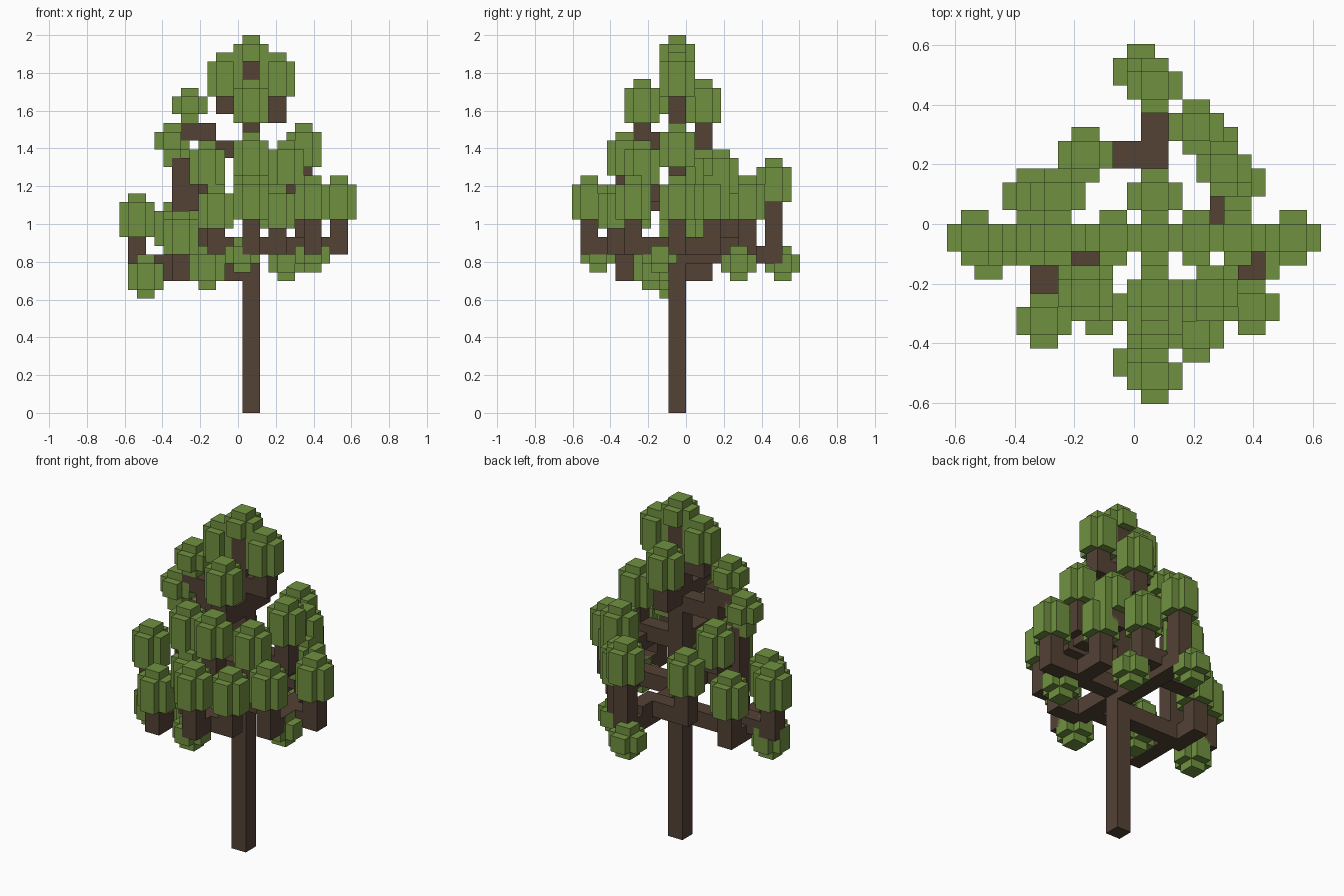
import bpy, bmesh
from mathutils import Matrix, Vector

if "Cube" in bpy.data.objects:
    bpy.data.objects.remove(bpy.data.objects["Cube"])

U = 2 / 43  # block size


def material(name, rgb):
    m = bpy.data.materials.new(name)
    m.diffuse_color = (*rgb, 1)
    m.use_nodes = True
    m.node_tree.nodes["Principled BSDF"].inputs["Base Color"].default_value = m.diffuse_color
    return m


BARK = material("bark_brown", (0.087, 0.054, 0.036))
LEAF = material("leaf_green", (0.162, 0.283, 0.051))


def box(bm, lo, hi):
    lo, hi = Vector(lo), Vector(hi)
    size = hi - lo
    mat = Matrix.Translation((lo + hi) / 2) @ Matrix.Diagonal((*size, 1))
    bmesh.ops.create_cube(bm, size=1, matrix=mat)


def finish(bm, name, mat):
    bmesh.ops.scale(bm, vec=(U, U, U), verts=bm.verts)
    bmesh.ops.recalc_face_normals(bm, faces=bm.faces)
    me = bpy.data.meshes.new(name)
    bm.to_mesh(me)
    bm.free()
    me.materials.append(mat)
    bpy.context.collection.objects.link(bpy.data.objects.new(name, me))


def branch(name, *pts):
    """Square branch, two blocks thick, following axis-aligned points."""
    bm = bmesh.new()
    for a, b in zip(pts, pts[1:]):
        box(bm, [min(p, q) - 1 for p, q in zip(a, b)],
            [max(p, q) + 1 for p, q in zip(a, b)])
    finish(bm, name, BARK)


def cluster(name, x, y, core, arms):
    """Cross-shaped leaf clump with a taller square core."""
    bm = bmesh.new()
    plan = [(2, -1), (2, 1), (1, 1), (1, 2), (-1, 2), (-1, 1),
            (-2, 1), (-2, -1), (-1, -1), (-1, -2), (1, -2), (1, -1)]
    face = bm.faces.new([bm.verts.new((x + px, y + py, arms[0])) for px, py in plan])
    top = bmesh.ops.extrude_face_region(bm, geom=[face])["geom"]
    bmesh.ops.translate(bm, vec=(0, 0, arms[1] - arms[0]),
                        verts=[v for v in top if isinstance(v, bmesh.types.BMVert)])
    box(bm, (x - 1, y - 1, core[0]), (x + 1, y + 1, core[1]))
    finish(bm, name, LEAF)


# Trunk
TX, TY = 1.5, -1
branch("trunk", (TX, TY, 1), (TX, TY, 40))

# Lower boughs
branch("left_bough", (TX, TY, 16), (-7.5, TY, 16), (-7.5, TY, 17),
       (-11.5, TY, 17), (-11.5, TY, 21))
branch("left_front_twig", (-6.5, TY, 16), (-6.5, -7, 16), (-6.5, -7, 19))
branch("left_back_twig", (-7.5, TY, 16), (-7.5, 2, 16), (-7.5, 2, 20))
branch("front_bough", (TX, TY, 19), (TX, -11, 19), (TX, -11, 23))
branch("front_right_twig", (TX, -8, 19), (4.5, -8, 19), (4.5, -8, 22))
branch("front_left_twig", (TX, -6, 19), (-2.5, -6, 19), (-2.5, -6, 22))
branch("right_bough", (TX, TY, 19), (11.5, TY, 19), (11.5, TY, 23))
branch("right_front_twig", (8.5, TY, 19), (8.5, -6, 19), (8.5, -6, 23))
branch("right_back_twig", (7.5, TY, 19), (7.5, 3, 19), (7.5, 3, 23))
branch("back_bough", (TX, TY, 18), (TX, 10, 18), (TX, 10, 25))
branch("back_right_twig", (TX, 7, 19), (4.5, 7, 19), (4.5, 7, 23))
branch("back_left_twig", (TX, 5, 19), (-3.5, 5, 19), (-3.5, 5, 22))

# Middle boughs
branch("left_riser", (-6.5, TY, 16), (-6.5, TY, 28))
branch("mid_left_front_twig", (-6.5, TY, 24), (-3.5, TY, 24), (-3.5, -5, 24), (-3.5, -5, 27))
branch("mid_left_back_twig", (-6.5, TY, 25), (-5.5, TY, 25), (-5.5, 2, 25), (-5.5, 2, 27))
branch("mid_front_bough", (TX, TY, 25), (TX, -7, 25), (TX, -7, 28))
branch("mid_front_right_twig", (TX, -5, 25), (5.5, -5, 25), (5.5, -5, 27))
branch("mid_right_bough", (TX, TY, 25), (7.5, TY, 25), (7.5, TY, 29))
branch("mid_right_back_twig", (6.5, TY, 24), (6.5, 4, 24), (6.5, 4, 26))

# Upper boughs
branch("high_left_bough", (TX, TY, 30), (-3.5, TY, 30), (-3.5, TY, 32), (-5.5, TY, 32))
branch("high_front_bough", (TX, TY, 31), (TX, -5, 31), (TX, -5, 34))
branch("high_back_bough", (TX, TY, 31), (TX, 2, 31), (TX, 2, 34))
branch("top_right_bough", (TX, TY, 34), (4.5, TY, 34), (4.5, TY, 37))
branch("top_left_bough", (TX, TY, 35), (-1.5, TY, 35), (-1.5, TY, 37))

# Tall leaf clumps: x, y, top
tall = [(4.5, -1, 41), (-1.5, -1, 41), (1.5, -5, 38), (1.5, 2, 38),
        (1.5, -7, 32), (5.5, -5, 31), (-3.5, -5, 31), (7.5, -1, 33),
        (6.5, 4, 30), (-5.5, 2, 30), (11.5, -1, 27), (-11.5, -1, 25),
        (1.5, -11, 27), (1.5, 10, 29), (4.5, -8, 26), (-2.5, -6, 26),
        (8.5, -6, 27), (7.5, 3, 27), (4.5, 7, 27), (-3.5, 5, 27),
        (-6.5, -7, 23), (-7.5, 2, 24)]
for i, (x, y, t) in enumerate(tall):
    cluster(f"tall_leaves_{i + 1}", x, y, (t - 5, t), (t - 5, t - 1))

# Small round leaf clumps: x, y, core bottom, core top
small = [(1.5, -1, 40, 43), (-5.5, -1, 33, 37), (-7.5, -1, 28, 33),
         (-10.5, -2, 13, 18), (-3.5, -4, 14, 19), (0.5, -10, 16, 20),
         (0.5, 11, 15, 19), (5.5, 6, 15, 19), (8.5, -3, 16, 20)]
for i, (x, y, b, t) in enumerate(small):
    low = t - 4 if b < 15 else t - 3
    cluster(f"small_leaves_{i + 1}", x, y, (b, t), (low, t - 1))
